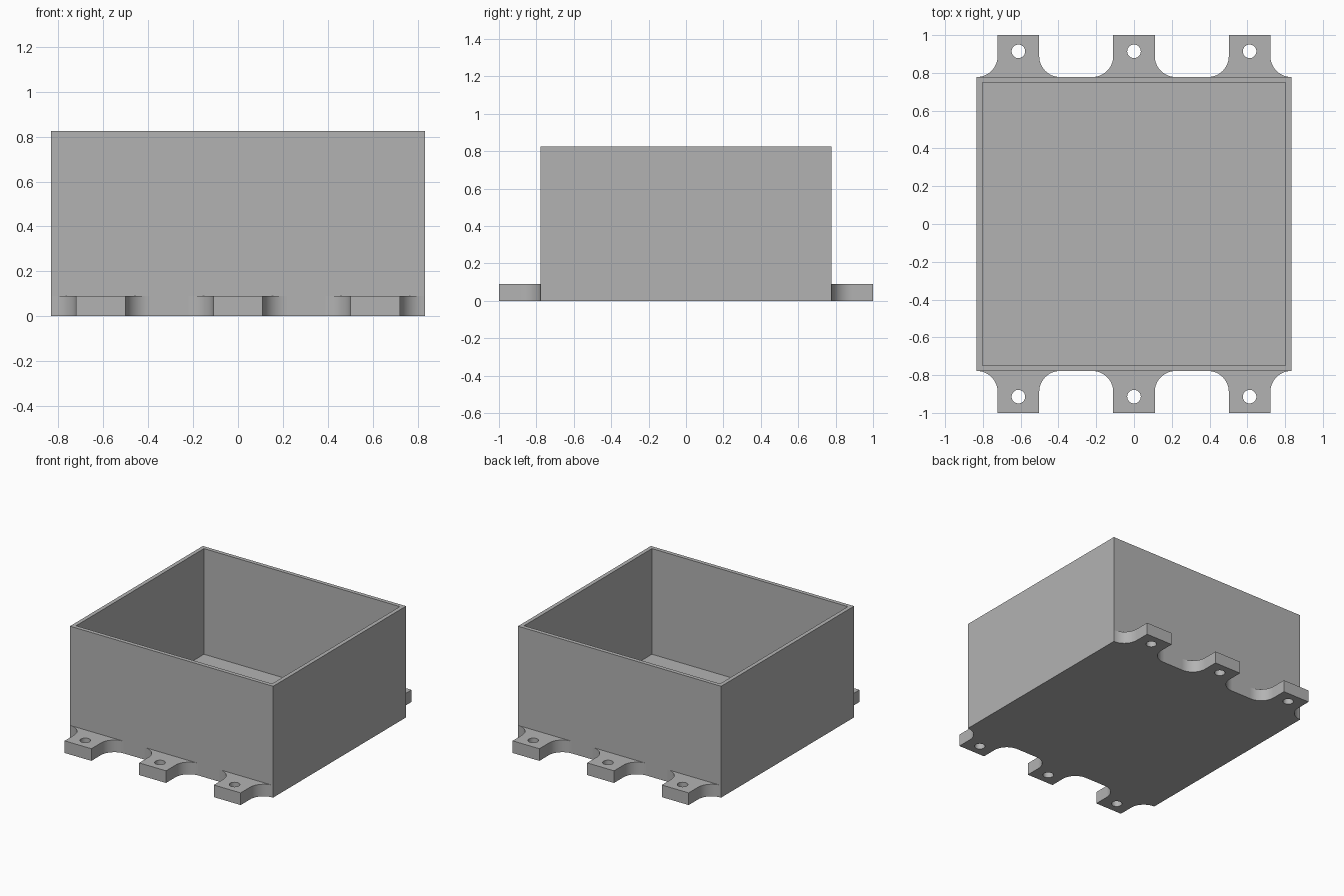
import bpy
import bmesh
from math import cos, sin, pi, radians

if "Cube" in bpy.data.objects:
    bpy.data.objects.remove(bpy.data.objects["Cube"])

HALF_X, HALF_Y, HEIGHT = 0.833, 0.778, 0.825
WALL = 0.042
TAB_HALF, TAB_HEIGHT, FILLET = 0.11, 0.09, 0.111
HOLE_Y, HOLE_R = 0.914, 0.036

# Plain grey
grey = bpy.data.materials.new("plain grey")
grey.use_nodes = True
colour = (0.45, 0.45, 0.45, 1)
grey.diffuse_color = colour
grey.node_tree.nodes["Principled BSDF"].inputs["Base Color"].default_value = colour


def add_object(name, data):
    obj = bpy.data.objects.new(name, data)
    bpy.context.collection.objects.link(obj)
    return obj


# Open box: a block whose top is inset and pushed down to the floor
bm = bmesh.new()
bmesh.ops.create_cube(bm, size=1)
for v in bm.verts:
    v.co.x *= 2 * HALF_X
    v.co.y *= 2 * HALF_Y
    v.co.z = (v.co.z + 0.5) * HEIGHT
bm.normal_update()
top = max(bm.faces, key=lambda f: f.calc_center_median().z)
bmesh.ops.inset_region(bm, faces=[top], thickness=WALL)
cavity = bmesh.ops.extrude_discrete_faces(bm, faces=[top])["faces"][0]
for v in cavity.verts:
    v.co.z = WALL
bmesh.ops.recalc_face_normals(bm, faces=bm.faces)
mesh = bpy.data.meshes.new("box")
bm.to_mesh(mesh)
bm.free()
mesh.materials.append(grey)
add_object("box", mesh)


# Mounting tab outline: square end, straight sides, flared fillets at the wall
def tab_outline():
    steps = 12
    right = []
    for i in range(steps + 1):
        a = pi / 2 * i / steps
        right.append((TAB_HALF + FILLET * (1 - sin(a)),
                      HALF_Y + FILLET * (1 - cos(a))))
    right.append((TAB_HALF, 1))
    return right + [(-x, y) for x, y in reversed(right)]


def hole_outline(count=32):
    return [(HOLE_R * cos(2 * pi * i / count), HOLE_Y + HOLE_R * sin(2 * pi * i / count))
            for i in range(count)]


def make_tab_mesh():
    curve = bpy.data.curves.new("tab_profile", "CURVE")
    curve.dimensions = "2D"
    curve.fill_mode = "BOTH"
    curve.extrude = TAB_HEIGHT / 2
    for outline in (tab_outline(), hole_outline()):
        spline = curve.splines.new("POLY")
        spline.points.add(len(outline) - 1)
        for point, (x, y) in zip(spline.points, outline):
            point.co = (x, y, 0, 1)
        spline.use_cyclic_u = True
    helper = add_object("tab_helper", curve)
    bpy.context.view_layer.update()
    graph = bpy.context.evaluated_depsgraph_get()
    tab = bpy.data.meshes.new_from_object(helper.evaluated_get(graph))
    bpy.data.objects.remove(helper)

    # Weld the caps to the sides and stand the tab on the ground
    bm = bmesh.new()
    bm.from_mesh(tab)
    bmesh.ops.remove_doubles(bm, verts=bm.verts, dist=0.0001)
    bmesh.ops.translate(bm, verts=bm.verts, vec=(0, 0, TAB_HEIGHT / 2))
    bmesh.ops.recalc_face_normals(bm, faces=bm.faces)
    bm.to_mesh(tab)
    bm.free()
    tab.materials.clear()
    tab.materials.append(grey)
    return tab


# Three tabs along the front and three along the back
tab_mesh = make_tab_mesh()
for side, turn in (("back", 0), ("front", pi)):
    for place, x in (("right", -0.612), ("middle", 0), ("left", 0.612)):
        tab = add_object(f"{side}_{place}_tab", tab_mesh.copy())
        tab.location.x = x
        tab.rotation_euler.z = turn
        bpy.ops.object.select_all(action="DESELECT")
        tab.select_set(True)
        bpy.context.view_layer.objects.active = tab
        bpy.ops.object.shade_smooth_by_angle(angle=radians(30))
